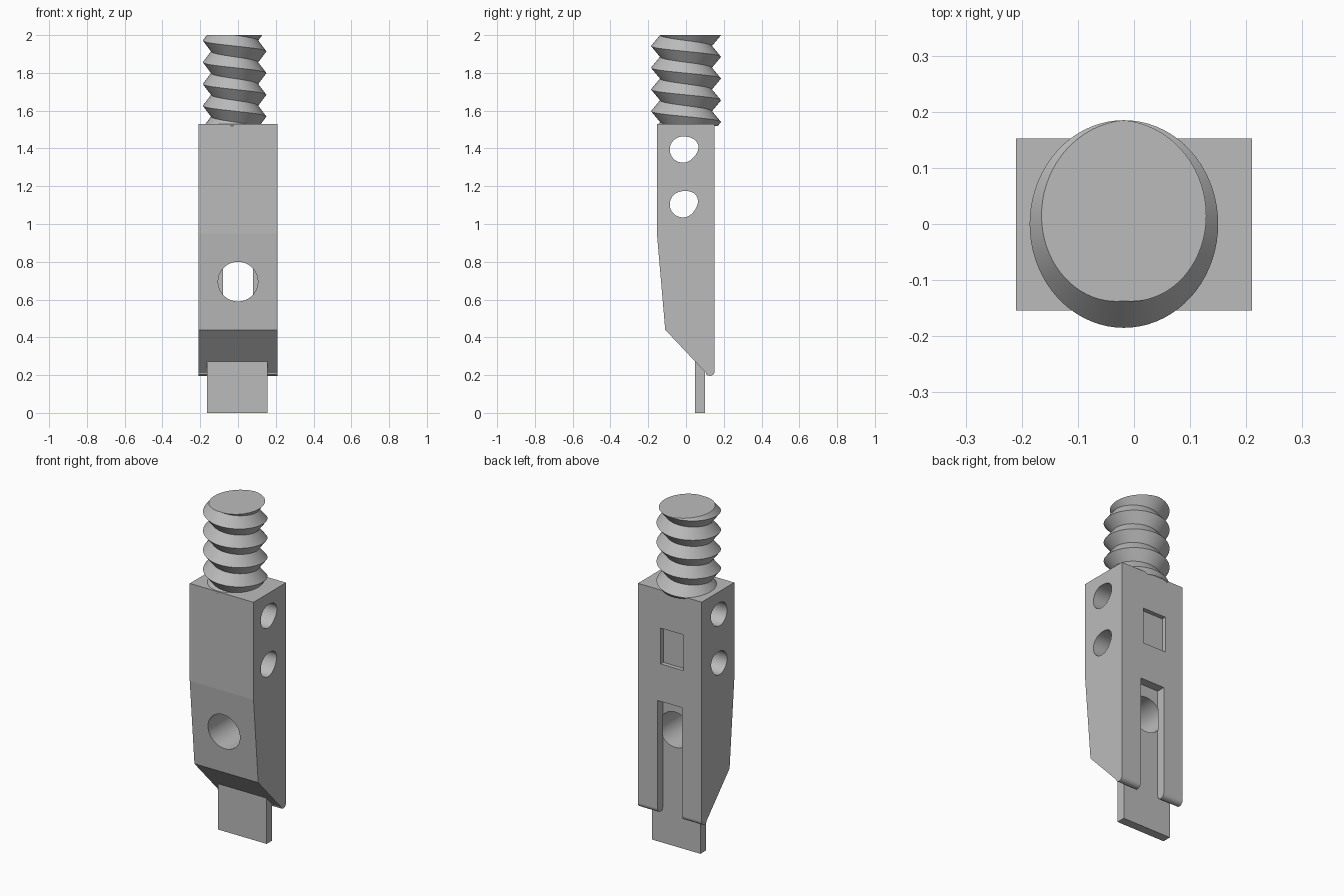
import bpy, bmesh, math

cube = bpy.data.objects.get("Cube")
if cube:
    bpy.data.objects.remove(cube, do_unlink=True)

steel = bpy.data.materials.new("plain grey")
steel.use_nodes = True
GREY = (0.5, 0.5, 0.5, 1)
steel.diffuse_color = GREY
steel.node_tree.nodes["Principled BSDF"].inputs["Base Color"].default_value = GREY


def finish(name, bm):
    """Turn a bmesh into a linked grey object."""
    bmesh.ops.recalc_face_normals(bm, faces=bm.faces)
    mesh = bpy.data.meshes.new(name)
    bm.to_mesh(mesh)
    bm.free()
    mesh.materials.append(steel)
    obj = bpy.data.objects.new(name, mesh)
    bpy.context.collection.objects.link(obj)
    return obj


def prism(name, outline, axis, lo, hi):
    """Extrude an outline along x (outline is y, z) or y (outline is x, z)."""
    bm = bmesh.new()

    def place(p, d):
        return (d, p[0], p[1]) if axis == "x" else (p[0], d, p[1])
    a = [bm.verts.new(place(p, lo)) for p in outline]
    b = [bm.verts.new(place(p, hi)) for p in outline]
    bm.faces.new(a)
    bm.faces.new(b)
    for i in range(len(a)):
        j = (i + 1) % len(a)
        bm.faces.new((a[i], a[j], b[j], b[i]))
    return finish(name, bm)


def rect(x0, x1, z0, z1):
    return [(x0, z0), (x1, z0), (x1, z1), (x0, z1)]


def round_outline(cx, cz, r, bulge=0, toward=0, n=64):
    """Circle, optionally bulging out in one direction."""
    pts = []
    for i in range(n):
        a = math.tau * i / n
        rr = r + bulge * max(0, math.cos(a - toward)) ** 4
        pts.append((cx + rr * math.cos(a), cz + rr * math.sin(a)))
    return pts


def activate(obj):
    bpy.ops.object.select_all(action='DESELECT')
    obj.select_set(True)
    bpy.context.view_layer.objects.active = obj


def cut(target, cutter):
    cutter.hide_render = True
    mod = target.modifiers.new("cut", 'BOOLEAN')
    mod.operation, mod.solver, mod.object = 'DIFFERENCE', 'EXACT', cutter
    activate(target)
    bpy.ops.object.modifier_apply(modifier=mod.name)
    bpy.data.objects.remove(cutter, do_unlink=True)


# Body: tapered front, slanted nose and rounded toe
W, BACK, TOP = 0.21, 0.152, 1.53
profile = [(-0.154, TOP), (-0.154, 0.95), (-0.11, 0.44), (0.106, 0.211)]
toe_y, toe_z, toe_r = BACK - 0.026, 0.222, 0.026
for deg in range(225, 361, 15):
    a = math.radians(deg)
    profile.append((toe_y + toe_r * math.cos(a), toe_z + toe_r * math.sin(a)))
profile.append((BACK, TOP))
body = prism("body", profile, "x", -W, W)

# Round front hole, back slot, back pocket and the two cross holes
cut(body, prism("front_hole_cutter", round_outline(0, 0.695, 0.105), "y", -0.4, 0.104))
cut(body, prism("slot_cutter", rect(-0.08, 0.08, 0.1, 0.867), "y", 0.101, 0.3))
cut(body, prism("pocket_cutter", rect(-0.09, 0.06, 1.09, 1.303), "y", BACK - 0.025, 0.3))
for z, lean in ((1.394, 20), (1.104, 30)):
    hole = round_outline(-0.017, z, 0.069, 0.016, math.radians(lean))
    cut(body, prism("cross_hole_cutter", hole, "x", -0.4, 0.4))

activate(body)
bpy.ops.object.shade_smooth_by_angle(angle=math.radians(30))
for p in body.data.polygons:
    if p.area > 0.02:
        p.use_smooth = False

# Blade protruding below the body
prism("blade", rect(-0.165, 0.155, 0, 0.45), "y", 0.048, 0.1)

# Threaded shank: V-shaped left-handed thread with a slightly oval section
PITCH, CREST, ROOT, SQUASH = 0.115, 0.185, 0.137, 0.908
LOW, HIGH, N = 1.52, 2.0, 72


def thread_point(angle, z):
    crest_z = HIGH - PITCH * (angle / math.tau - 0.25)
    phase = ((z - crest_z) / PITCH) % 1
    r = ROOT + (CREST - ROOT) * abs(1 - 2 * phase)
    return (-0.018 + SQUASH * r * math.cos(angle), r * math.sin(angle), z)


bm = bmesh.new()
columns = []
for i in range(N + 1):
    angle = math.tau * i / N
    start = HIGH - PITCH * (angle / math.tau - 0.25)
    levels = [start + k * PITCH / 2 for k in range(-12, 5)]
    columns.append([bm.verts.new(thread_point(angle, min(HIGH, max(LOW, z)))) for z in levels])
for left, right in zip(columns, columns[1:]):
    for k in range(len(left) - 1):
        bm.faces.new((left[k], right[k], right[k + 1], left[k + 1]))
bm.faces.new([c[-1] for c in columns[:-1]])
bmesh.ops.remove_doubles(bm, verts=bm.verts, dist=0.0002)
bmesh.ops.dissolve_degenerate(bm, edges=bm.edges, dist=0.0002)
shank = finish("threaded_shank", bm)
activate(shank)
bpy.ops.object.shade_smooth_by_angle(angle=math.radians(35))
